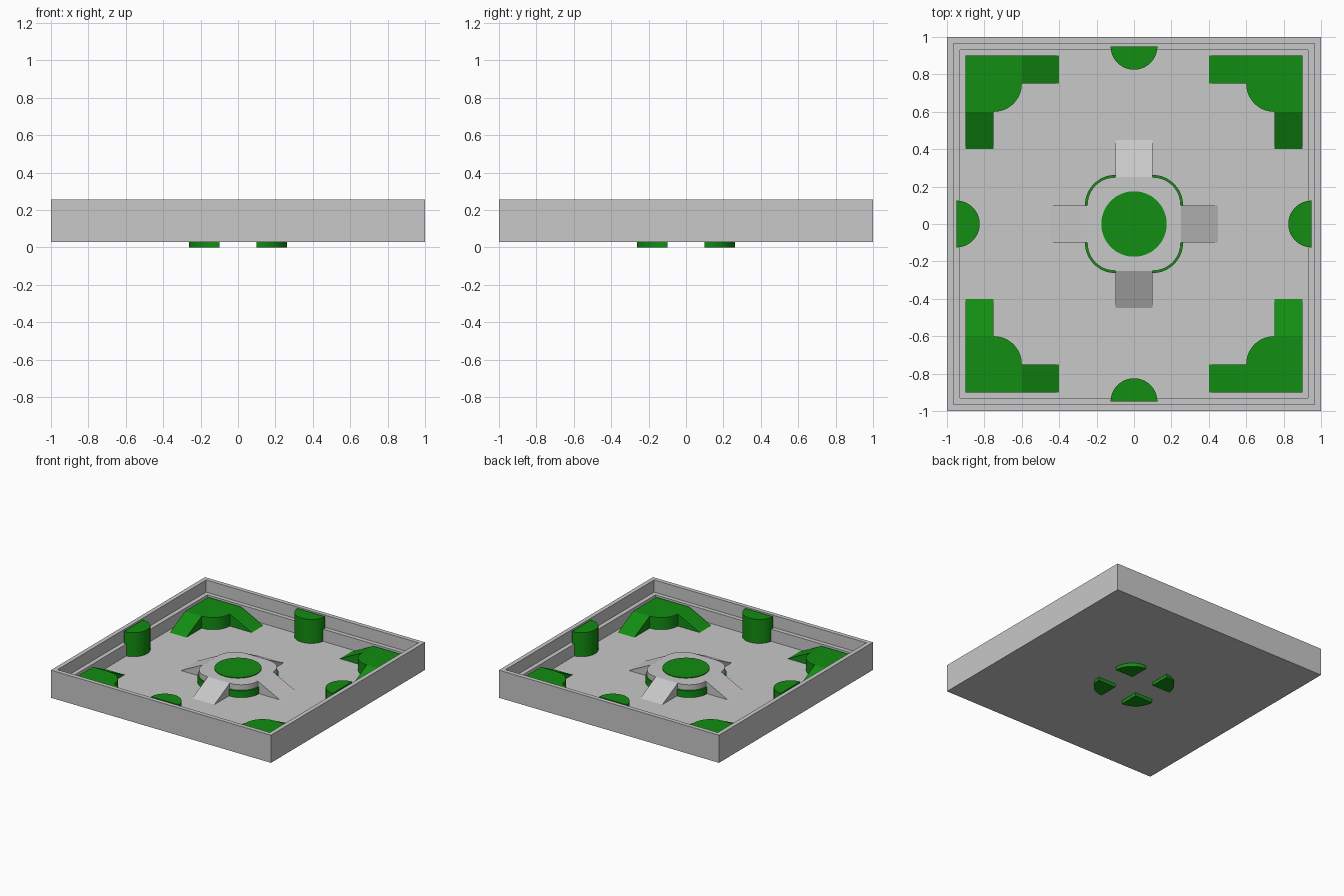
import bpy, bmesh
from math import pi, cos, sin, radians
from mathutils import Matrix, Vector

if "Cube" in bpy.data.objects:
    bpy.data.objects.remove(bpy.data.objects["Cube"], do_unlink=True)

BASE, FLOOR, LEDGE, RIM = 0.028, 0.055, 0.155, 0.255
PLATE_UNDER = 0.11


def material(name, rgb):
    m = bpy.data.materials.new(name)
    m.use_nodes = True
    m.diffuse_color = (*rgb, 1)
    m.node_tree.nodes["Principled BSDF"].inputs["Base Color"].default_value = (*rgb, 1)
    return m


grey = material("light grey", (0.58, 0.58, 0.58))
green = material("deep green", (0.006, 0.27, 0.006))


def finish(name, bm, mat, quarter=0):
    """Turn a bmesh into an object, rotated by quarter turns about z."""
    bmesh.ops.recalc_face_normals(bm, faces=bm.faces)
    bmesh.ops.transform(bm, matrix=Matrix.Rotation(quarter * pi / 2, 4, "Z"), verts=bm.verts)
    me = bpy.data.meshes.new(name)
    bm.to_mesh(me)
    bm.free()
    me.materials.append(mat)
    me.shade_smooth()
    me.set_sharp_from_angle(angle=radians(30))
    bpy.context.collection.objects.link(bpy.data.objects.new(name, me))


def extrude(name, points, direction, mat, quarter=0):
    """Extrude a closed outline along a direction."""
    bm = bmesh.new()
    face = bm.faces.new([bm.verts.new(p) for p in points])
    out = bmesh.ops.extrude_face_region(bm, geom=[face], use_keep_orig=True)
    verts = [g for g in out["geom"] if isinstance(g, bmesh.types.BMVert)]
    bmesh.ops.translate(bm, verts=verts, vec=Vector(direction))
    finish(name, bm, mat, quarter)


def prism(name, outline, z0, z1, mat, quarter=0):
    extrude(name, [(x, y, z0) for x, y in outline], (0, 0, z1 - z0), mat, quarter)


def ramp(name, profile, y0, y1, mat, quarter=0):
    extrude(name, [(x, y0, z) for x, z in profile], (0, y1 - y0, 0), mat, quarter)


def arc(cx, cy, r, a0, a1, steps=24):
    angles = [radians(a0 + (a1 - a0) * i / steps) for i in range(steps + 1)]
    return [(cx + r * cos(a), cy + r * sin(a)) for a in angles]


# Square tray with a stepped ledge inside the wall
bm = bmesh.new()
bmesh.ops.create_cube(bm, size=1, matrix=Matrix.Translation((0, 0, (BASE + RIM) / 2))
                      @ Matrix.Diagonal((2, 2, RIM - BASE, 1)))
bm.faces.ensure_lookup_table()
top = max(bm.faces, key=lambda f: f.calc_center_median().z)
for drop in (RIM - LEDGE, LEDGE - FLOOR):
    bmesh.ops.inset_region(bm, faces=[top], thickness=0.05)
    out = bmesh.ops.extrude_face_region(bm, geom=[top])
    if top.is_valid:
        bmesh.ops.delete(bm, geom=[top], context="FACES_ONLY")
    top = next(g for g in out["geom"] if isinstance(g, bmesh.types.BMFace))
    bmesh.ops.translate(bm, verts=top.verts, vec=(0, 0, -drop))
finish("tray", bm, grey)

# Raised centre plate with rounded corners
plate = []
for k, (sx, sy) in enumerate([(1, 1), (-1, 1), (-1, -1), (1, -1)]):
    plate += arc(0.1 * sx, 0.1 * sy, 0.15, 90 * k, 90 * k + 90)
prism("centre_plate", plate, PLATE_UNDER, LEDGE, grey)

# Round pad on the plate
prism("centre_pad", arc(0, 0, 0.175, 0, 352.5, 47), LEDGE - 0.01, LEDGE + 0.006, green)

corner = [(0.9, 0.9), (0.6, 0.9)] + arc(0.75, 0.75, 0.15, 180, 270) + [(0.9, 0.6)]
corner_slope = [(0.4, FLOOR), (0.6, FLOOR), (0.6, LEDGE)]
centre_slope = [(0, FLOOR), (0.45, FLOOR), (0.25, LEDGE), (0.25, PLATE_UNDER), (0, PLATE_UNDER)]

for k in range(4):
    # Quarter-round pillars under the plate, reaching through the floor
    prism("centre_pillar", [(0.1, 0.1)] + arc(0.1, 0.1, 0.162, 0, 90), 0, PLATE_UNDER, green, k)
    # Ramps up to the plate
    ramp("centre_ramp", centre_slope, -0.1, 0.1, grey, k)
    # Corner platforms with a ramp down each side
    prism("corner_platform", corner, FLOOR, LEDGE, green, k)
    ramp("corner_ramp_a", corner_slope, 0.75, 0.9, green, k)
    ramp("corner_ramp_b", corner_slope, -0.9, -0.75, green, k)
    # Half-round posts against the walls
    prism("wall_post", arc(0.95, 0, 0.125, 90, 270, 32), FLOOR, RIM - 0.003, green, k)
